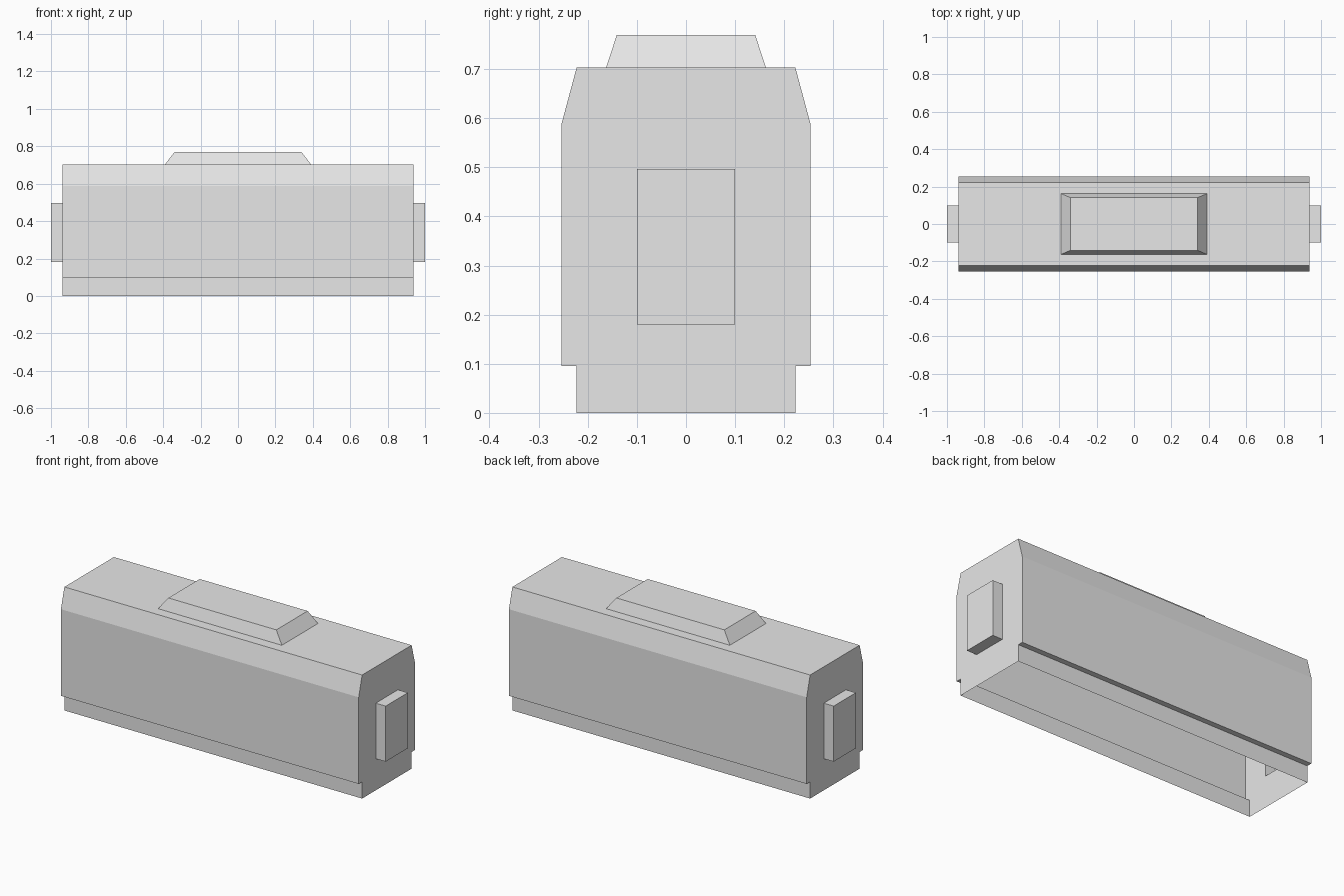
import bpy, bmesh
from mathutils import Vector

if "Cube" in bpy.data.objects:
    bpy.data.objects.remove(bpy.data.objects["Cube"], do_unlink=True)

# Single plain grey
grey = bpy.data.materials.new("plain_grey")
grey.use_nodes = True
grey.diffuse_color = (0.8, 0.8, 0.8, 1)
grey.node_tree.nodes["Principled BSDF"].inputs["Base Color"].default_value = (0.8, 0.8, 0.8, 1)

HALF_LEN = 0.9375
ROOF = 0.703
PLATE_Y, PLATE_LOW, PLATE_HIGH = 0.1, 0.18, 0.496


def finish(name, bm):
    bmesh.ops.recalc_face_normals(bm, faces=bm.faces)
    mesh = bpy.data.meshes.new(name)
    bm.to_mesh(mesh)
    bm.free()
    mesh.materials.append(grey)
    obj = bpy.data.objects.new(name, mesh)
    bpy.context.collection.objects.link(obj)
    return obj


def open_box(name, base, top):
    """Four walls from base loop to top loop, closed by a cap; base left open."""
    bm = bmesh.new()
    low = [bm.verts.new(p) for p in base]
    high = [bm.verts.new(p) for p in top]
    for i in range(4):
        j = (i + 1) % 4
        bm.faces.new((low[i], low[j], high[j], high[i]))
    bm.faces.new(high)
    return finish(name, bm)


def rect(a, b):
    return [(-a, -b), (a, -b), (a, b), (-a, b)]


# Body shell: cross-section run along the length, underside open
half = [(0.2226, 0), (0.2226, 0.095), (0.2535, 0.095), (0.2535, 0.588), (0.2226, ROOF)]
profile = half + [(-y, z) for y, z in reversed(half)]
bm = bmesh.new()
ends = [[bm.verts.new((x, y, z)) for y, z in profile] for x in (-HALF_LEN, HALF_LEN)]
for i in range(len(profile) - 1):
    bm.faces.new((ends[0][i], ends[0][i + 1], ends[1][i + 1], ends[1][i]))
for loop in ends:
    bm.faces.new(loop)
bm.normal_update()

# Openings in both end walls behind the end plates
cuts = [((0, 0, PLATE_LOW), (0, 0, 1)), ((0, 0, PLATE_HIGH), (0, 0, 1)),
        ((0, PLATE_Y, 0), (0, 1, 0)), ((0, -PLATE_Y, 0), (0, 1, 0))]
for co, no in cuts:
    walls = [f for f in bm.faces if abs(f.normal.x) > 0.9]
    geom = set(walls)
    for f in walls:
        geom.update(f.edges)
        geom.update(f.verts)
    bmesh.ops.bisect_plane(bm, geom=list(geom), plane_co=co, plane_no=no, dist=1e-5)
    bm.normal_update()
middle = Vector((0, 0, (PLATE_LOW + PLATE_HIGH) / 2))
holes = []
for f in bm.faces:
    c = f.calc_center_median() - middle
    if abs(f.normal.x) > 0.9 and abs(c.y) < 0.01 and abs(c.z) < 0.01:
        holes.append(f)
bmesh.ops.delete(bm, geom=holes, context='FACES_ONLY')
finish("body_shell", bm)

# Raised end plates
for side, name in ((1, "left_end_plate"), (-1, "right_end_plate")):
    loop = [(y, middle.z + z) for y, z in rect(PLATE_Y, (PLATE_HIGH - PLATE_LOW) / 2)]
    open_box(name, [(side * HALF_LEN, y, z) for y, z in loop],
             [(side, y, z) for y, z in loop])

# Roof housing with sloped sides
open_box("roof_housing", [(x, y, ROOF) for x, y in rect(0.39, 0.1626)],
         [(x, y, 0.769) for x, y in rect(0.34, 0.141)])
